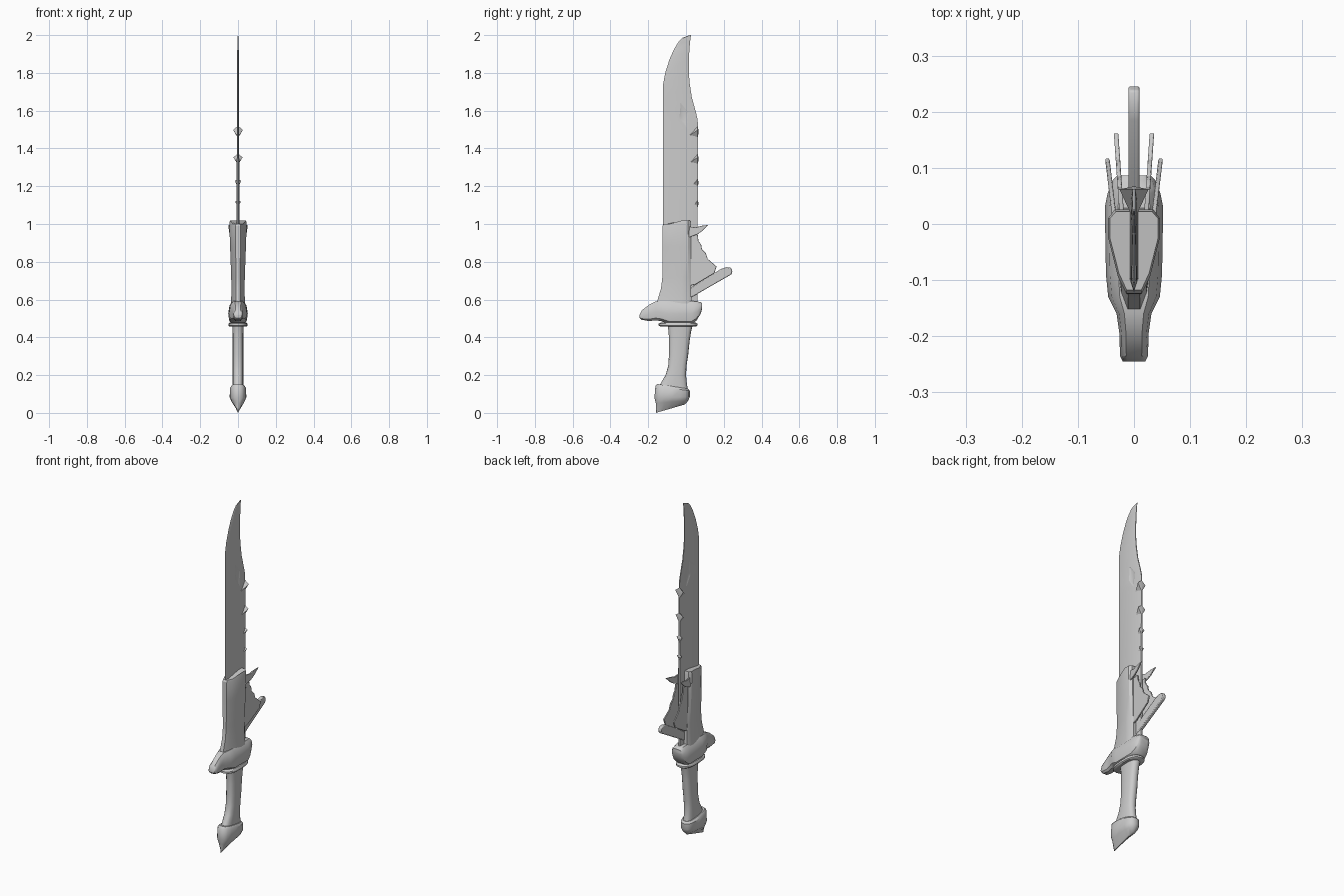
import bpy, bmesh, math


def finish(name, bm, angle=35, bevel=0):
    bmesh.ops.recalc_face_normals(bm, faces=bm.faces)
    me = bpy.data.meshes.new(name)
    bm.to_mesh(me)
    bm.free()
    ob = bpy.data.objects.new(name, me)
    bpy.context.collection.objects.link(ob)
    if bevel:
        m = ob.modifiers.new("bevel", 'BEVEL')
        m.width, m.segments, m.limit_method = bevel, 2, 'ANGLE'
    bpy.ops.object.select_all(action='DESELECT')
    ob.select_set(True)
    bpy.context.view_layer.objects.active = ob
    bpy.ops.object.shade_smooth_by_angle(angle=math.radians(angle))
    return ob


def loft(name, rings, angle=35, bevel=0):
    bm = bmesh.new()
    vs = [[bm.verts.new(p) for p in r] for r in rings]
    n = len(rings[0])
    for a, b in zip(vs, vs[1:]):
        for i in range(n):
            j = (i + 1) % n
            bm.faces.new((a[i], a[j], b[j], b[i]))
    bm.faces.new(vs[0])
    bm.faces.new(vs[-1])
    return finish(name, bm, angle, bevel)


def oval(y0, y1, hx, z0, z1, n=16, power=0.75):
    """Rounded ring spanning y0..y1, tilted from height z0 to z1."""
    pts = []
    for i in range(n):
        t = 2 * math.pi * i / n
        c, s = math.cos(t), math.sin(t)
        c = math.copysign(abs(c) ** power, c)
        s = math.copysign(abs(s) ** power, s)
        f = (c + 1) / 2
        pts.append((hx * s, y0 + (y1 - y0) * f, z0 + (z1 - z0) * f))
    return pts


def plate(name, outline, x0=0, lean=0, half=0.005, side=1, bevel=0.002):
    """Fin cut from a y-z outline, leaning outward towards the back."""
    rings = [[(side * (x0 + lean * (y - 0.02)) + d, y, z) for y, z in outline]
             for d in (-half, half)]
    return loft(name, rings, 30, bevel)


# Blade: sharpened front edge, thin spine, curved clip point
blade_rows = [  # z, front y, back y, half thickness
    (0.58, -0.11, 0.062, 0.008), (1.0, -0.122, 0.062, 0.008),
    (1.5, -0.122, 0.063, 0.006), (1.55, -0.122, 0.062, 0.0055),
    (1.59, -0.122, 0.053, 0.005), (1.67, -0.122, 0.031, 0.005),
    (1.74, -0.121, 0.02, 0.005), (1.80, -0.11, 0.015, 0.0045),
    (1.87, -0.088, 0.015, 0.004), (1.92, -0.066, 0.018, 0.004),
    (1.96, -0.043, 0.021, 0.003), (1.985, -0.02, 0.024, 0.002),
    (2.0, 0.02, 0.027, 0.001)]
rings = []
for z, f, b, h in blade_rows:
    w = b - f
    rings.append([(0, f, z), (h, f + 0.13 * w, z), (h, b - 0.15 * w, z), (h * 0.5, b, z),
                  (-h * 0.5, b, z), (-h, b - 0.15 * w, z), (-h, f + 0.13 * w, z)])
blade = loft("blade", rings, 20)

# Diamond dents on both blade faces
for s in (1, -1):
    eye = [(-0.03, 1.648), (0.016, 1.592), (0.003, 1.505), (-0.037, 1.56)]
    cut = loft("dent_cutter",
               [[(s * 0.0012, -0.012 + (y + 0.012) * 0.5, 1.575 + (z - 1.575) * 0.5) for y, z in eye],
                [(s * 0.006, y, z) for y, z in eye], [(s * 0.02, y, z) for y, z in eye]])
    m = blade.modifiers.new("dent", 'BOOLEAN')
    m.operation, m.object, m.solver = 'DIFFERENCE', cut, 'EXACT'
    cut.hide_render = True
    cut.hide_set(True)

# Thorns along the spine
for z, w in ((1.49, 0.026), (1.345, 0.024), (1.22, 0.018), (1.11, 0.015)):
    bm = bmesh.new()
    k = w / 0.026
    co = [(0, 0.066 - 0.06 * k, z - 0.03 * k), (w, 0.062, z + 0.008), (0, 0.062, z + 0.03 * k),
          (-w, 0.062, z + 0.008), (0, 0.062, z - 0.035 * k), (0, 0.067, z)]
    v = [bm.verts.new(p) for p in co]
    for i in range(4):
        a, b = v[1 + i], v[1 + (i + 1) % 4]
        bm.faces.new((v[0], a, b))
        bm.faces.new((v[5], b, a))
    finish("spine_thorn", bm, 20)

# Collar sleeve around the lower blade
rings = []
for z, f, b, h, rise in ((0.56, -0.158, 0.03, 0.038, 0), (0.6, -0.15, 0.028, 0.036, 0),
                         (0.66, -0.132, 0.027, 0.035, 0), (0.72, -0.125, 0.026, 0.036, 0),
                         (0.88, -0.125, 0.026, 0.042, 0), (0.99, -0.124, 0.026, 0.046, 0.01),
                         (1.0, -0.118, 0.022, 0.043, 0.018)):
    half = [(0.3 * h, f, z), (0.62 * h, f + 0.03, z), (h, -0.025, z + rise),
            (h, 0.01, z + rise), (0.75 * h, b, z + rise)]
    rings.append(half + [(-x, y, q) for x, y, q in reversed(half)])
loft("blade_sleeve", rings, 30)

# Guard: lofted front to back, with a blunt horn at the front
rings = []
for y, lo, hi, h in ((-0.245, 0.503, 0.52, 0.02), (-0.235, 0.493, 0.542, 0.025),
                     (-0.195, 0.486, 0.573, 0.026), (-0.16, 0.49, 0.59, 0.031),
                     (-0.13, 0.485, 0.592, 0.046), (-0.09, 0.47, 0.592, 0.05),
                     (0.03, 0.47, 0.592, 0.052), (0.055, 0.488, 0.59, 0.047),
                     (0.078, 0.525, 0.587, 0.038), (0.086, 0.555, 0.58, 0.03)):
    d = hi - lo
    half = [(0.5 * h, y, lo), (0.88 * h, y, lo + 0.12 * d), (h, y, lo + 0.45 * d),
            (0.86 * h, y, lo + 0.82 * d), (0.55 * h, y, hi)]
    rings.append(half + [(-x, p, q) for x, p, q in reversed(half)])
loft("guard", rings, 38)

# Ring under the guard
loft("guard_ring", [oval(-0.135, 0.052, 0.045, 0.457, 0.457), oval(-0.145, 0.06, 0.05, 0.462, 0.462),
                    oval(-0.145, 0.06, 0.05, 0.472, 0.472), oval(-0.135, 0.052, 0.045, 0.478, 0.478)], 40)

# Grip, curving forward at the bottom
loft("grip", [oval(-0.145, 0.012, 0.028, 0.135, 0.115), oval(-0.132, 0.005, 0.028, 0.16, 0.15),
              oval(-0.108, 0.0, 0.028, 0.20, 0.20), oval(-0.094, 0.003, 0.028, 0.25, 0.25),
              oval(-0.09, 0.012, 0.028, 0.31, 0.31), oval(-0.09, 0.019, 0.028, 0.38, 0.38),
              oval(-0.092, 0.027, 0.029, 0.43, 0.43), oval(-0.098, 0.036, 0.03, 0.465, 0.465)], 45)

# Pommel narrowing to a slanted keel
loft("pommel", [oval(-0.152, 0.01, 0.034, 0.153, 0.128), oval(-0.162, 0.02, 0.043, 0.142, 0.117),
                oval(-0.167, 0.02, 0.044, 0.08, 0.085), oval(-0.16, 0.012, 0.034, 0.052, 0.065),
                oval(-0.16, -0.005, 0.003, 0.0, 0.045)], 38)

# Back fins: paired spikes and claws, with a central bar
spike = [(-0.01, 0.99), (0.05, 0.982), (0.08, 0.99), (0.118, 0.995), (0.085, 0.962),
         (0.06, 0.945), (-0.01, 0.92)]
claw = [(0.0, 0.94), (0.062, 0.945), (0.066, 0.91), (0.08, 0.892), (0.085, 0.865), (0.105, 0.845),
        (0.115, 0.815), (0.162, 0.775), (0.15, 0.74), (0.05, 0.68), (0.0, 0.67)]
for s in (1, -1):
    plate("side_spike", spike, 0.036, 0.12, 0.004, s)
    plate("side_claw", claw, 0.022, 0.07, 0.004, s)
plate("center_bar", [(0.0, 0.645), (0.09, 0.705), (0.185, 0.762), (0.215, 0.772), (0.238, 0.768),
                     (0.246, 0.75), (0.24, 0.733), (0.13, 0.67), (0.04, 0.618), (0.0, 0.6)],
      0, 0, 0.01, 1, 0.004)
